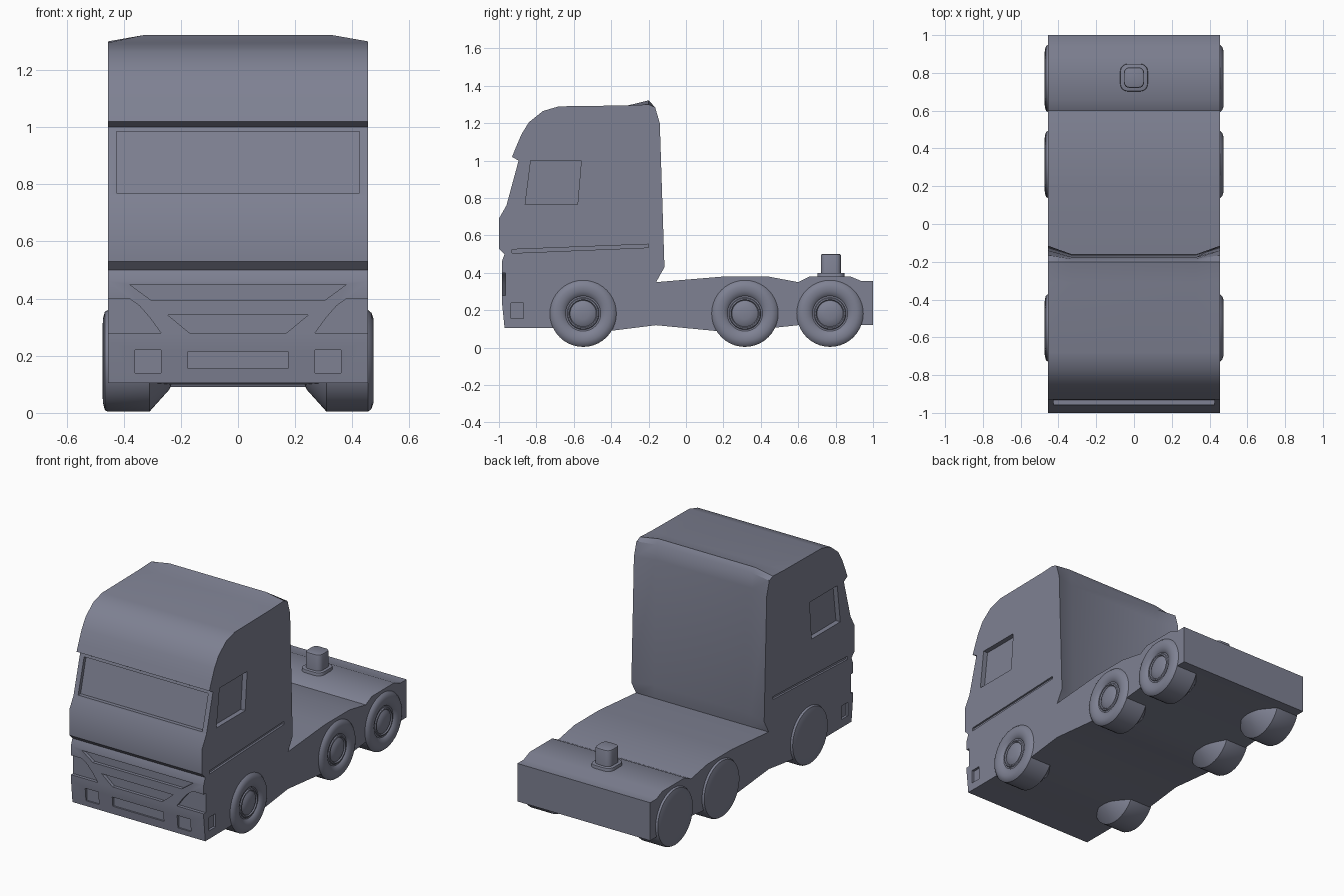
import bpy, bmesh, math
from mathutils import Vector

cube = bpy.data.objects.get("Cube")
if cube:
    bpy.data.objects.remove(cube, do_unlink=True)

paint = bpy.data.materials.new("slate_grey")
paint.use_nodes = True
colour = (0.21, 0.22, 0.29, 1)
paint.diffuse_color = colour
paint.node_tree.nodes["Principled BSDF"].inputs["Base Color"].default_value = colour

HALF = 0.455


def finish(bm, name, smooth=True):
    """Turn a bmesh into a linked object with the shared paint."""
    bmesh.ops.recalc_face_normals(bm, faces=bm.faces)
    mesh = bpy.data.meshes.new(name)
    bm.to_mesh(mesh)
    bm.free()
    obj = bpy.data.objects.new(name, mesh)
    bpy.context.collection.objects.link(obj)
    mesh.materials.append(paint)
    if smooth:
        smooth_object(obj)
    return obj


def select_only(obj):
    bpy.ops.object.select_all(action='DESELECT')
    obj.select_set(True)
    bpy.context.view_layer.objects.active = obj


def smooth_object(obj):
    select_only(obj)
    bpy.ops.object.shade_smooth_by_angle(angle=math.radians(33))


def prism(bm, start, end):
    """Join two matching loops of points into a closed solid."""
    a = [bm.verts.new(p) for p in start]
    b = [bm.verts.new(p) for p in end]
    bm.faces.new(a)
    bm.faces.new(b)
    for i in range(len(a)):
        j = (i + 1) % len(a)
        bm.faces.new((a[i], a[j], b[j], b[i]))


# Side outline (y, z) of cab and chassis: front, roof, then back to the tail
front = [(-.97, .105), (-.985, .25), (-.985, .46), (-.97, .5), (-1, .53),
         (-1, .69), (-.96, .76), (-.895, 1), (-.93, 1.02), (-.91, 1.07),
         (-.88, 1.14), (-.84, 1.205), (-.765, 1.265), (-.68, 1.29), (-.31, 1.295)]
back_side = [(-.2, 1.3), (-.165, 1.285), (-.14, 1.2), (-.115, .43)]
back_middle = [(-.2, 1.322), (-.185, 1.29), (-.175, 1.2), (-.16, .43)]
chassis = [(-.16, .35), (.2, .38), (.44, .38), (.6, .35), (.66, .38), (.88, .38),
           (.94, .355), (1, .355), (1, .12), (.6, .12), (.32, .09), (.15, .09),
           (-.16, .12), (-.4, .09), (-.7, .105)]
side = front + back_side + chassis
middle = front + back_middle + chassis

# Body lofted across the width, with a hollow rear wall and raised roof lip
bm = bmesh.new()
columns = [(-HALF, side), (-.33, middle), (.33, middle), (HALF, side)]
rows = [[bm.verts.new((x, y, z)) for y, z in outline] for x, outline in columns]
for left, right in zip(rows, rows[1:]):
    for i in range(len(left)):
        j = (i + 1) % len(left)
        bm.faces.new((left[i], left[j], right[j], right[i]))
bm.faces.new(rows[0])
bm.faces.new(rows[-1])
body = finish(bm, "cab_and_chassis", False)

# Recesses
cut = bmesh.new()


def cut_front(outline, depth):
    prism(cut, [(x, -1.1, z) for x, z in outline],
          [(x, -.985 + depth, z) for x, z in outline])


def cut_side(outline, depth, sign):
    prism(cut, [(sign * .52, y, z) for y, z in outline],
          [(sign * (HALF - depth), y, z) for y, z in outline])


def trapezoid(top, bottom, z_low, z_high):
    return [(-bottom, z_low), (bottom, z_low), (top, z_high), (-top, z_high)]


def box(a, b, low, high):
    return [(a, low), (b, low), (b, high), (a, high)]


# Windscreen
screen = trapezoid(.425, .425, .77, .985)
depths = [-.955, -.955, -.9, -.9]
prism(cut, [(x, y - .03, z) for (x, z), y in zip(screen, depths)],
      [(x, y + .022, z) for (x, z), y in zip(screen, depths)])
# Grille and number plate slot
cut_front(trapezoid(.38, .305, .395, .45), .02)
cut_front(trapezoid(.245, .17, .28, .342), .02)
cut_front(trapezoid(.175, .175, .155, .215), .02)
headlight = [(.5, .4), (.38, .4), (.345, .375), (.31, .335), (.27, .28), (.5, .28)]
for s in (-1, 1):
    # Headlight, fog light, door window, trim groove and side marker
    cut_front([(s * x, z) for x, z in headlight], .02)
    cut_front([(s * x, z) for x, z in box(.27, .36, .14, .22)], .02)
    cut_side([(-.86, .765), (-.58, .765), (-.56, 1), (-.83, 1)], .03, s)
    cut_side([(-.93, .505), (-.2, .535), (-.2, .553), (-.93, .525)], .012, s)
    cut_side(box(-.935, -.87, .155, .238), .015, s)
cutter = finish(cut, "recess_cutter", False)
cutter.hide_render = True

mod = body.modifiers.new("recesses", 'BOOLEAN')
mod.operation = 'DIFFERENCE'
mod.solver = 'EXACT'
mod.object = cutter
select_only(body)
bpy.ops.object.modifier_apply(modifier=mod.name)
bpy.data.objects.remove(cutter, do_unlink=True)
smooth_object(body)

# Wheels: (distance from centre line, radius), revolved around the axle
inner = [(.2, 0), (.24, .1), (.31, .178), (.455, .178)]
hubbed = inner + [(.467, .168), (.475, .145), (.472, .12), (.464, .1), (.457, .094),
                  (.457, .086), (.463, .082), (.465, .075), (.458, .07),
                  (.467, .055), (.472, .03), (.473, 0)]
plain = inner + [(.466, .172), (.472, .15), (.475, .11), (.475, 0)]


def wheel(name, profile, sign, y):
    bm = bmesh.new()
    verts = [bm.verts.new((sign * x, 0, r)) for x, r in profile]
    edges = [bm.edges.new(pair) for pair in zip(verts, verts[1:])]
    bmesh.ops.spin(bm, geom=verts + edges, cent=(0, 0, 0), axis=(1, 0, 0),
                   angle=math.tau, steps=40)
    bmesh.ops.remove_doubles(bm, verts=bm.verts, dist=.0005)
    bmesh.ops.translate(bm, verts=bm.verts, vec=Vector((0, y, .182)))
    finish(bm, name)


for label, y in (("front", -.55), ("middle", .315), ("rear", .77)):
    wheel(label + "_left_wheel", hubbed, 1, y)
    wheel(label + "_right_wheel", plain, -1, y)


# Coupling pin on the chassis
def rounded_block(name, half, low, high, round_side, round_top):
    bm = bmesh.new()
    bmesh.ops.create_cube(bm, size=1)
    for v in bm.verts:
        v.co = (v.co.x * 2 * half, v.co.y * 2 * half + .775,
                high if v.co.z > 0 else low)
    upright = [e for e in bm.edges if abs(e.verts[0].co.z - e.verts[1].co.z) > .01]
    bmesh.ops.bevel(bm, geom=upright, offset=round_side, segments=5,
                    profile=.5, affect='EDGES')
    rim = [e for e in bm.edges if all(v.co.z > high - .001 for v in e.verts)]
    bmesh.ops.bevel(bm, geom=rim, offset=round_top, segments=2,
                    profile=.5, affect='EDGES')
    finish(bm, name)


rounded_block("coupling_base", .073, .35, .4, .04, .006)
rounded_block("coupling_pin", .054, .36, .5, .03, .008)
